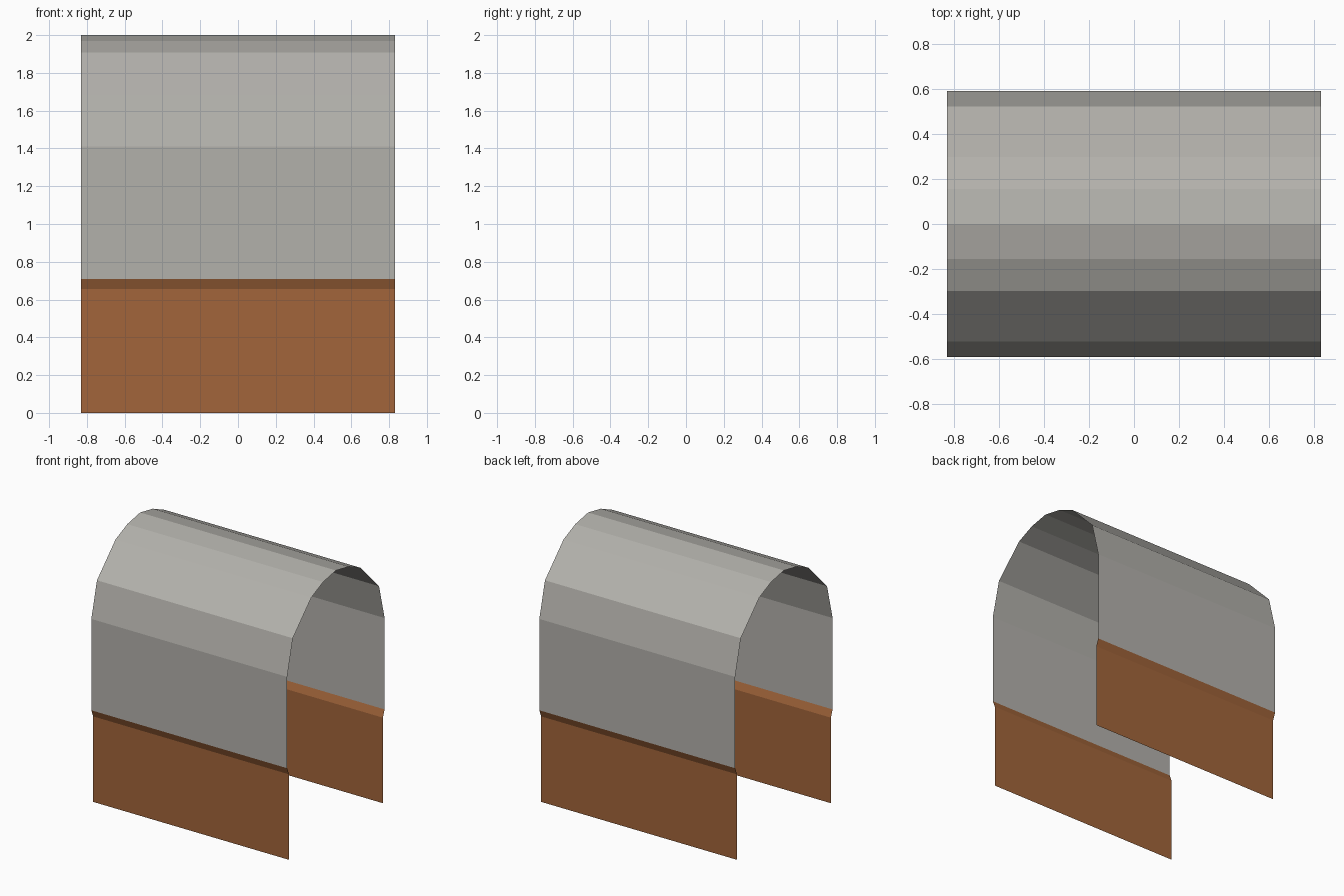
import bpy

if "Cube" in bpy.data.objects:
    bpy.data.objects.remove(bpy.data.objects["Cube"])

HALF_LENGTH = 0.83


def material(name, rgb):
    m = bpy.data.materials.new(name)
    m.diffuse_color = (*rgb, 1)
    m.use_nodes = True
    m.node_tree.nodes["Principled BSDF"].inputs["Base Color"].default_value = m.diffuse_color
    return m


grey = material("light grey", (0.45, 0.44, 0.41))
brown = material("rust brown", (0.36, 0.13, 0.043))


def sheet(name, profile, mat):
    """Sweep an open (y, z) profile along x into a thin, flat-faced sheet."""
    verts = [(x, y, z) for y, z in profile for x in (-HALF_LENGTH, HALF_LENGTH)]
    faces = [(2 * i, 2 * i + 1, 2 * i + 3, 2 * i + 2) for i in range(len(profile) - 1)]
    mesh = bpy.data.meshes.new(name)
    mesh.from_pydata(verts, [], faces)
    mesh.materials.append(mat)
    obj = bpy.data.objects.new(name, mesh)
    bpy.context.collection.objects.link(obj)
    return obj


# Vaulted upper shell: front half profile, mirrored to the back
front_half = [(-0.59, 0.71), (-0.59, 1.41), (-0.522, 1.68), (-0.297, 1.907), (-0.155, 1.97)]
back_half = [(-y, z) for y, z in reversed(front_half)]
sheet("arched_shell", front_half + [(0, 2.0)] + back_half, grey)

# Lower skirts, slightly inset with a flared top lip
skirt = [(0.568, 0.0), (0.568, 0.655), (0.59, 0.71)]
sheet("back_skirt", [(y, z) for y, z in reversed(skirt)], brown)
sheet("front_skirt", [(-y, z) for y, z in skirt], brown)
